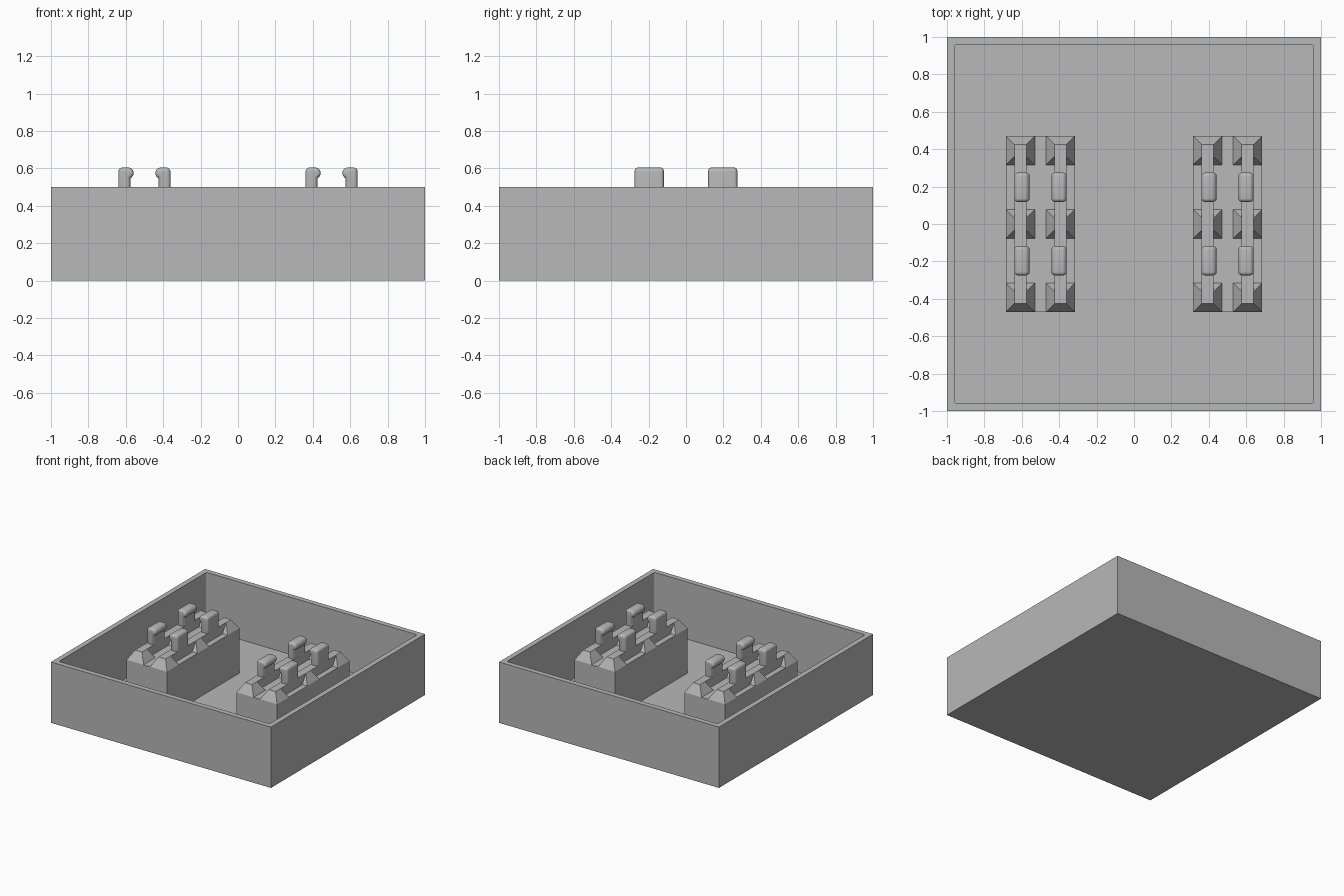
import bpy, bmesh, math
from mathutils import Matrix, Vector

cube = bpy.data.objects.get("Cube")
if cube:
    bpy.data.objects.remove(cube, do_unlink=True)

grey = bpy.data.materials.new("plain grey")
grey.use_nodes = True
colour = (0.48, 0.48, 0.48, 1)
grey.diffuse_color = colour
grey.node_tree.nodes["Principled BSDF"].inputs["Base Color"].default_value = colour

FLOOR, BLOCK_TOP, RAIL_TOP, PEG_TOP = 0.03, 0.40, 0.475, 0.605
COLUMN = 0.107       # rail centre measured from the block centre
PAD_STEP = 0.393
PAD_HALF, RAIL_HALF = 0.077, 0.032


def finish(bm, name, smooth=False):
    bmesh.ops.recalc_face_normals(bm, faces=bm.faces)
    mesh = bpy.data.meshes.new(name)
    bm.to_mesh(mesh)
    bm.free()
    mesh.materials.append(grey)
    obj = bpy.data.objects.new(name, mesh)
    bpy.context.collection.objects.link(obj)
    if smooth:
        bpy.ops.object.select_all(action='DESELECT')
        obj.select_set(True)
        bpy.context.view_layer.objects.active = obj
        bpy.ops.object.shade_smooth_by_angle(angle=math.radians(40))
    return obj


def add_box(bm, lo, hi):
    lo, hi = Vector(lo), Vector(hi)
    matrix = Matrix.Translation((lo + hi) / 2) @ Matrix.Diagonal((*(hi - lo), 1))
    return bmesh.ops.create_cube(bm, size=1, matrix=matrix)["verts"]


def tray():
    # Open square tray: inset the top, push it down, round the inner corners
    bm = bmesh.new()
    add_box(bm, (-1, -1, 0), (1, 1, 0.5))
    top = max(bm.faces, key=lambda f: f.calc_center_median().z)
    bmesh.ops.inset_region(bm, faces=[top], thickness=0.06)
    well = bmesh.ops.extrude_discrete_faces(bm, faces=[top])["faces"][0]
    for v in well.verts:
        v.co.z = FLOOR
    corners = [e for e in bm.edges
               if abs(e.verts[0].co.z - e.verts[1].co.z) > 0.3
               and max(abs(v.co.x) for v in e.verts) < 0.99]
    bmesh.ops.bevel(bm, geom=corners, offset=0.01, segments=3, profile=0.5,
                    affect='EDGES')
    finish(bm, "tray")


def pad(name, x, y):
    # Square block with tapered sides
    bm = bmesh.new()
    verts = add_box(bm, (-PAD_HALF, -PAD_HALF, BLOCK_TOP),
                    (PAD_HALF, PAD_HALF, RAIL_TOP))
    for v in verts:
        if v.co.z > BLOCK_TOP + 0.01:
            v.co.x *= RAIL_HALF / PAD_HALF
            v.co.y *= RAIL_HALF / PAD_HALF
    bmesh.ops.translate(bm, verts=verts, vec=(x, y, 0))
    finish(bm, name)


def arc(cx, cz, r, start, end, steps):
    angles = [math.radians(start + (end - start) * i / steps) for i in range(steps + 1)]
    return [(cx + r * math.cos(a), cz + r * math.sin(a)) for a in angles]


def peg(name, x, y, side):
    # Upright with a rounded lip that points to the middle of the block
    outer, inner, r = RAIL_HALF, -RAIL_HALF, 0.03
    profile = [(inner, BLOCK_TOP), (outer, BLOCK_TOP)]
    profile += arc(outer - 0.022, PEG_TOP - 0.022, 0.022, 0, 90, 5)
    profile += arc(inner + 0.013, PEG_TOP - r, r, 90, 245, 10)
    bm = bmesh.new()
    half = 0.078
    cap = bm.faces.new([bm.verts.new((px, -half, pz)) for px, pz in profile])
    moved = bmesh.ops.extrude_face_region(bm, geom=[cap], use_keep_orig=True)["geom"]
    bmesh.ops.translate(bm, vec=(0, 2 * half, 0),
                        verts=[v for v in moved if isinstance(v, bmesh.types.BMVert)])
    bmesh.ops.recalc_face_normals(bm, faces=bm.faces)
    rims = [e for e in bm.edges if abs(e.verts[0].co.y - e.verts[1].co.y) < 0.001]
    bmesh.ops.bevel(bm, geom=rims, offset=0.018, segments=4, profile=0.5,
                    affect='EDGES', clamp_overlap=False)
    for v in bm.verts:
        v.co.x = v.co.x * side + x
        v.co.y += y
    finish(bm, name, smooth=True)


tray()
for block_name, cx in (("right", -0.5), ("left", 0.5)):
    # Raised base block
    bm = bmesh.new()
    add_box(bm, (cx - 0.184, -0.47, FLOOR), (cx + 0.184, 0.47, BLOCK_TOP))
    finish(bm, block_name + "_base_block")
    for side_name, side in (("right", -1), ("left", 1)):
        label = f"{block_name}_block_{side_name}"
        x = cx + side * COLUMN
        # Straight rail through the pads
        bm = bmesh.new()
        add_box(bm, (x - RAIL_HALF, -PAD_STEP, BLOCK_TOP),
                (x + RAIL_HALF, PAD_STEP, RAIL_TOP))
        finish(bm, label + "_rail")
        for place, step in (("front", -1), ("middle", 0), ("back", 1)):
            pad(f"{label}_{place}_pad", x, step * PAD_STEP)
            if step:
                peg(f"{label}_{place}_peg", x, step * PAD_STEP / 2, side)
